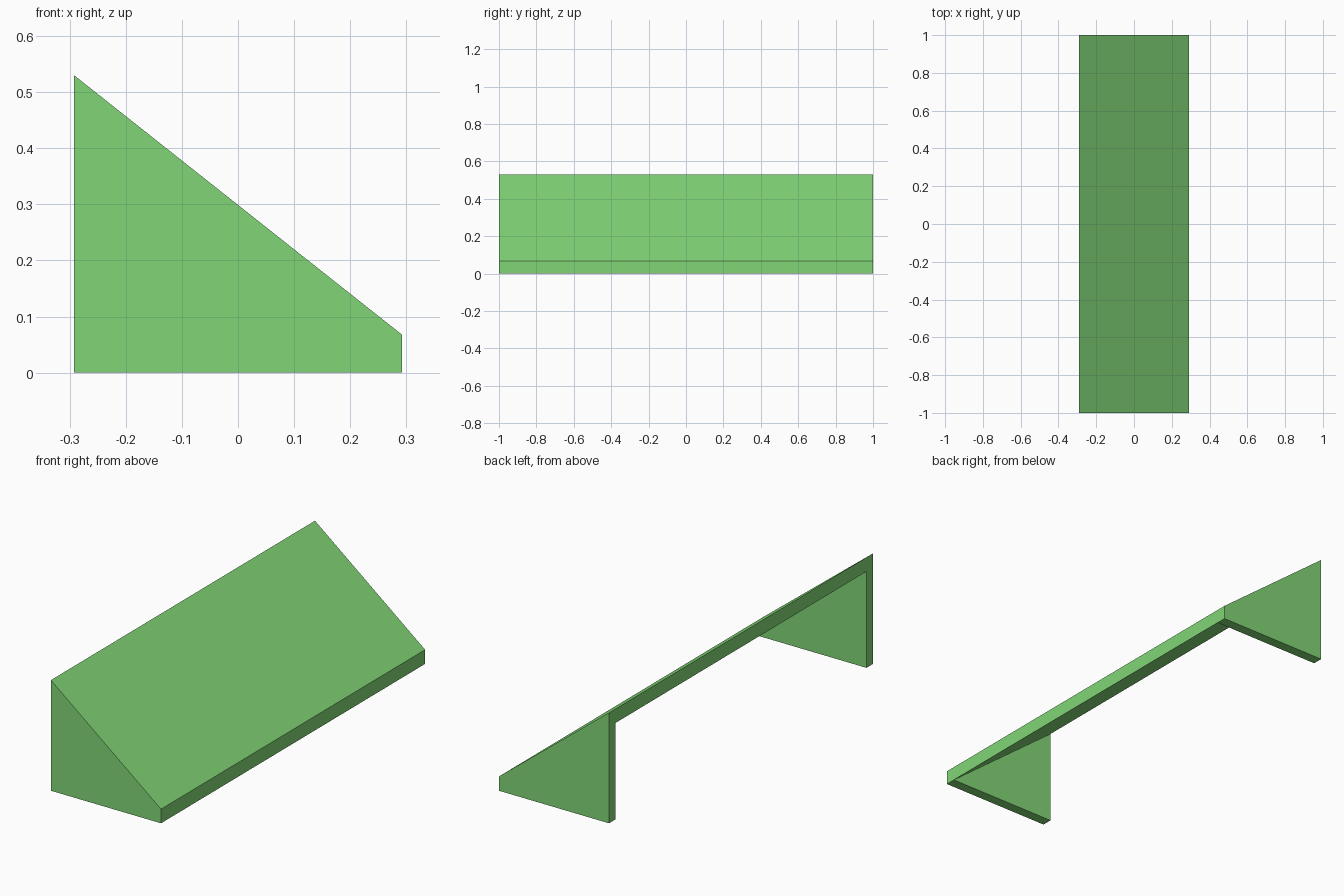
import bpy
import bmesh

cube = bpy.data.objects.get("Cube")
if cube:
    bpy.data.objects.remove(cube, do_unlink=True)

HALF_W, HALF_L = 0.292, 1.0      # half width and half length
HIGH, LIP = 0.53, 0.068          # tall edge and low edge heights
WALL = 0.05                      # end panel thickness

green = bpy.data.materials.new("leaf_green")
green.use_nodes = True
colour = (0.22, 0.67, 0.18, 1)
green.diffuse_color = colour
green.node_tree.nodes["Principled BSDF"].inputs["Base Color"].default_value = colour

bm = bmesh.new()


def ring(profile, y):
    return [bm.verts.new((x, y, z)) for x, z in profile]


# Outer wedge profile and the triangular hollow beneath the slab
outer = [(-HALF_W, 0), (HALF_W, 0), (HALF_W, LIP), (-HALF_W, HIGH)]
hollow = [(-HALF_W, 0), (HALF_W, 0), (-HALF_W, HIGH - LIP)]
ends = [ring(outer, s * HALF_L) + ring(hollow, s * (HALF_L - WALL)) for s in (-1, 1)]

# End panels: outside, inside and bottom edge
for a, b, c, d, p, q, r in ends:
    for face in ((a, b, c, d), (p, q, r), (a, b, q, p)):
        bm.faces.new(face)

# Sloped slab: top, underside, low lip and open tall side
(a, b, c, d, p, q, r), (a2, b2, c2, d2, p2, q2, r2) = ends
bm.faces.new((c, c2, d2, d))
bm.faces.new((q, q2, r2, r))
bm.faces.new((b, c, c2, b2, q2, q))
bm.faces.new((a, d, d2, a2, p2, r2, r, p))
bmesh.ops.recalc_face_normals(bm, faces=bm.faces[:])

mesh = bpy.data.meshes.new("sloped_ramp")
bm.to_mesh(mesh)
bm.free()
mesh.materials.append(green)
ramp = bpy.data.objects.new("sloped_ramp", mesh)
bpy.context.collection.objects.link(ramp)
